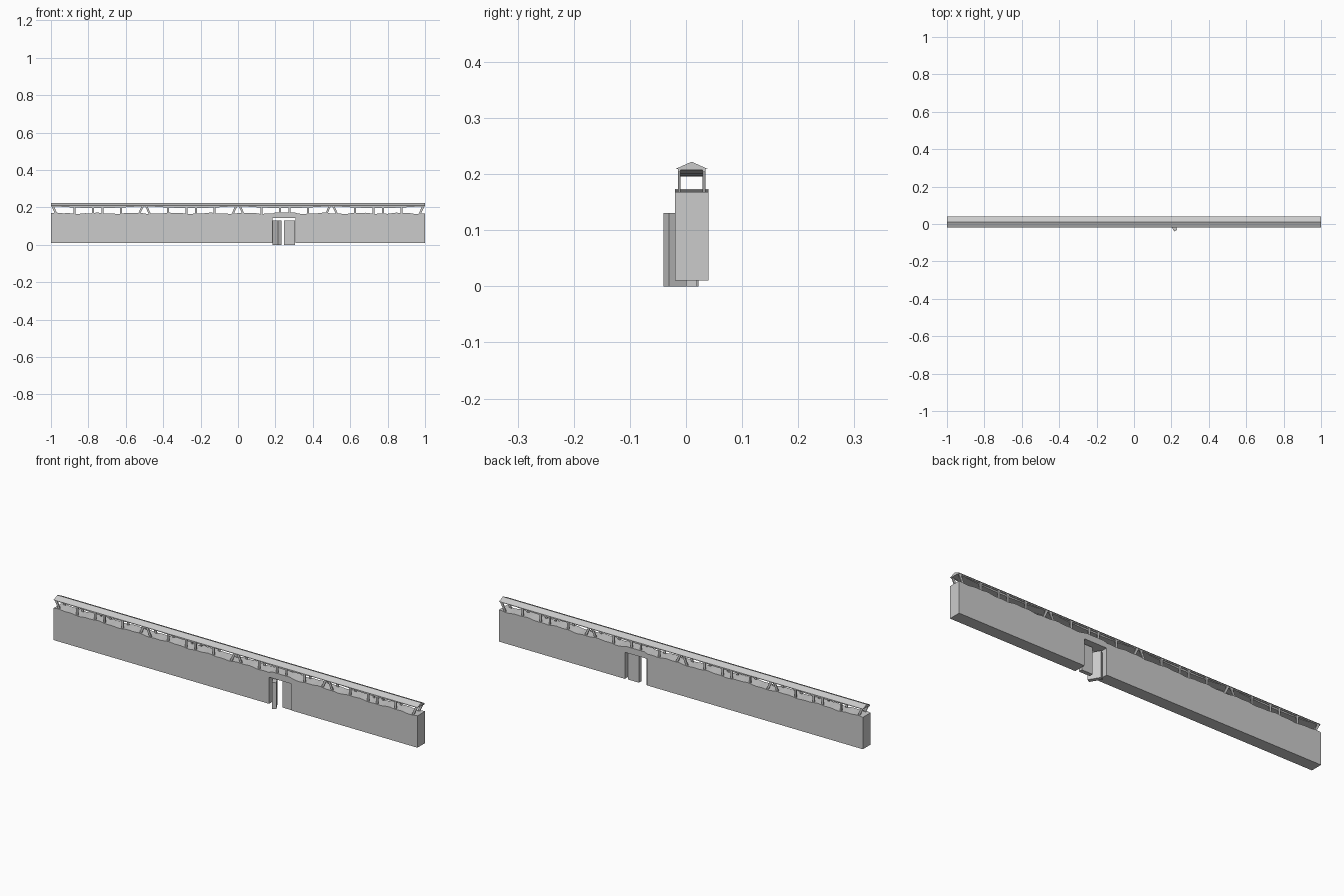
import bpy, bmesh, math
from mathutils import Vector

if "Cube" in bpy.data.objects:
    bpy.data.objects.remove(bpy.data.objects["Cube"])

grey = bpy.data.materials.new("stone_grey")
grey.diffuse_color = (0.6, 0.6, 0.6, 1)
grey.use_nodes = True
grey.node_tree.nodes["Principled BSDF"].inputs["Base Color"].default_value = grey.diffuse_color


def prism(name, pts, offset):
    """Closed prism: a 3D outline pushed along an offset."""
    bm = bmesh.new()
    face = bm.faces.new([bm.verts.new(p) for p in pts])
    ext = bmesh.ops.extrude_face_region(bm, geom=[face])
    moved = [g for g in ext["geom"] if isinstance(g, bmesh.types.BMVert)]
    bmesh.ops.translate(bm, verts=moved, vec=Vector(offset))
    bmesh.ops.recalc_face_normals(bm, faces=bm.faces)
    mesh = bpy.data.meshes.new(name)
    bm.to_mesh(mesh)
    bm.free()
    mesh.materials.append(grey)
    ob = bpy.data.objects.new(name, mesh)
    bpy.context.collection.objects.link(ob)
    return ob


def xz(name, pts, y0, y1):
    return prism(name, [(x, y0, z) for x, z in pts], (0, y1 - y0, 0))


# Wall: worn wavy top edge, with the gateway notched out of the bottom
def wall_top(x):
    if 0.19 < x < 0.31:
        return 0.173
    return 0.168 + 0.0025 * math.sin(31 * x) + 0.0015 * math.sin(83 * x + 1)


G0, G1, GZ = 0.185, 0.308, 0.142
outline = [(-1, 0.01), (G0, 0.01), (G0, GZ), (G1, GZ), (G1, 0.01), (1, 0.01)]
n = 120
outline += [(1 - 2 * i / n, wall_top(1 - 2 * i / n)) for i in range(n + 1)]
xz("wall", outline, -0.02, 0.04)

# Gate leaves: right one closed, left one swung outwards
xz("closed_gate_leaf", [(0.245, 0), (0.305, 0), (0.305, 0.131), (0.245, 0.131)], 0.0, 0.02)
prism("open_gate_leaf",
      [(0.215, -0.04, 0), (0.232, -0.03, 0), (0.202, 0.022, 0), (0.185, 0.012, 0)],
      (0, 0, 0.131))

# Ridged roof along the whole wall
prism("roof", [(-1, -0.019, 0.209), (-1, 0.039, 0.209), (-1, 0.01, 0.222)], (2, 0, 0))

# Four repeating bays of timber framing under the roof
for bay in range(4):
    c = -0.75 + 0.5 * bay
    # Sagging ceiling beam
    sag = [(c + 0.25 - 0.05 * i, 0.207 - 0.011 * math.cos((i - 5) / 5 * math.pi / 2))
           for i in range(11)]
    xz("ceiling_beam", [(c - 0.25, 0.21), (c + 0.25, 0.21)] + sag, -0.01, 0.03)
    for y in (-0.0145, 0.0295):
        # Upright posts
        for dx in (-0.125, -0.025, 0.025, 0.125):
            x = c + dx
            xz("post", [(x - 0.005, 0.163), (x + 0.005, 0.163),
                        (x + 0.005, 0.21), (x - 0.005, 0.21)], y, y + 0.005)
        # Slanted braces at both ends of the bay
        for s in (-1, 1):
            xz("brace", [(c + s * 0.215, 0.163), (c + s * 0.226, 0.163),
                         (c + s * 0.249, 0.21), (c + s * 0.236, 0.21)], y, y + 0.005)
        # Thin rail under the eaves
        xz("eave_rail", [(c - 0.25, 0.204), (c + 0.25, 0.204),
                         (c + 0.25, 0.21), (c - 0.25, 0.21)], y, y + 0.005)
